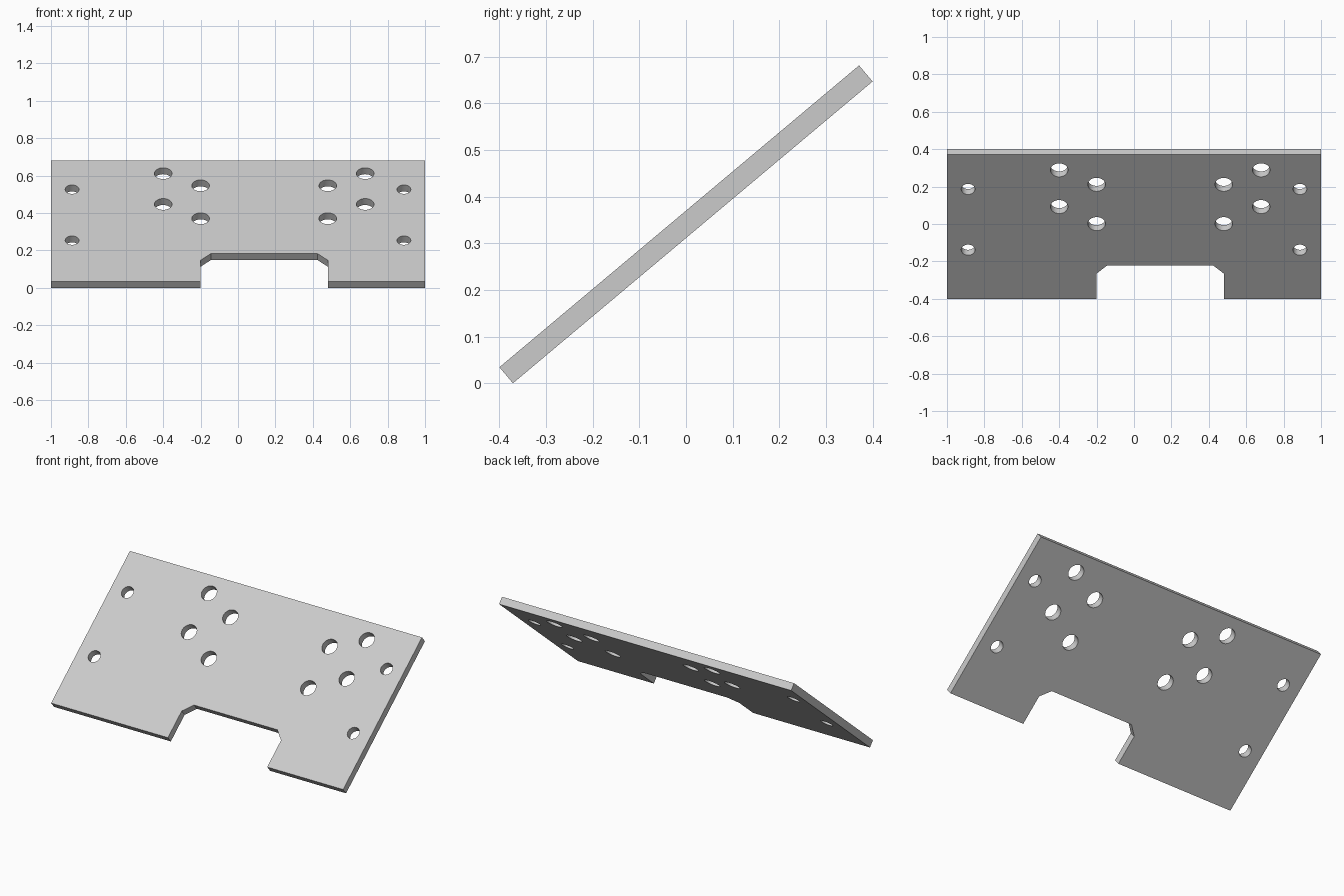
import bpy
import bmesh
from math import radians, sin, cos
from mathutils import Matrix

TILT = radians(40)
THICK = 0.045
LENGTH = 1.0066          # plate length along the slope
HALF = LENGTH / 2

default = bpy.data.objects.get("Cube")
if default:
    bpy.data.objects.remove(default, do_unlink=True)

grey = bpy.data.materials.new("light grey")
grey.use_nodes = True
colour = (0.6, 0.6, 0.6, 1)
grey.diffuse_color = colour
grey.node_tree.nodes["Principled BSDF"].inputs["Base Color"].default_value = colour


def add_object(name, bm):
    bmesh.ops.recalc_face_normals(bm, faces=bm.faces)
    mesh = bpy.data.meshes.new(name)
    bm.to_mesh(mesh)
    bm.free()
    mesh.materials.append(grey)
    obj = bpy.data.objects.new(name, mesh)
    bpy.context.collection.objects.link(obj)
    return obj


# Plate outline with the chamfered notch in its lower edge
left, right, top, chamfer = -0.2, 0.48, -0.272, 0.055
outline = [
    (-1, -HALF), (left, -HALF), (left, top - chamfer), (left + chamfer, top),
    (right - chamfer, top), (right, top - chamfer), (right, -HALF),
    (1, -HALF), (1, HALF), (-1, HALF),
]
bm = bmesh.new()
face = bm.faces.new([bm.verts.new((x, y, -THICK / 2)) for x, y in outline])
grown = bmesh.ops.extrude_face_region(bm, geom=[face])
bmesh.ops.translate(bm, vec=(0, 0, THICK),
                    verts=[v for v in grown["geom"] if isinstance(v, bmesh.types.BMVert)])
plate = add_object("mounting_plate", bm)

# Drill holes: small ones near the sides, large ones in two groups of four
holes = [(x, y, 0.037) for x in (-0.887, 0.887) for y in (0.262, -0.162)]
for outer, inner in ((-0.4, -0.2), (0.68, 0.48)):
    holes += [(outer, y, 0.047) for y in (0.395, 0.139)]
    holes += [(inner, y, 0.047) for y in (0.294, 0.020)]
bm = bmesh.new()
for x, y, r in holes:
    bmesh.ops.create_cone(bm, cap_ends=True, segments=40, radius1=r, radius2=r,
                          depth=THICK * 4, matrix=Matrix.Translation((x, y, 0)))
drills = add_object("hole_cutter", bm)
drills.hide_render = True

cut = plate.modifiers.new("holes", "BOOLEAN")
cut.operation = "DIFFERENCE"
cut.solver = "EXACT"
cut.object = drills
bpy.ops.object.select_all(action="DESELECT")
plate.select_set(True)
bpy.context.view_layer.objects.active = plate
bpy.ops.object.modifier_apply(modifier=cut.name)
bpy.data.objects.remove(drills, do_unlink=True)

# Smooth hole walls, sharp edges, then lean the plate back
bpy.ops.object.shade_smooth_by_angle(angle=radians(30))
height = LENGTH * sin(TILT) + THICK * cos(TILT)
plate.data.transform(Matrix.Translation((0, 0, height / 2)) @ Matrix.Rotation(TILT, 4, "X"))
